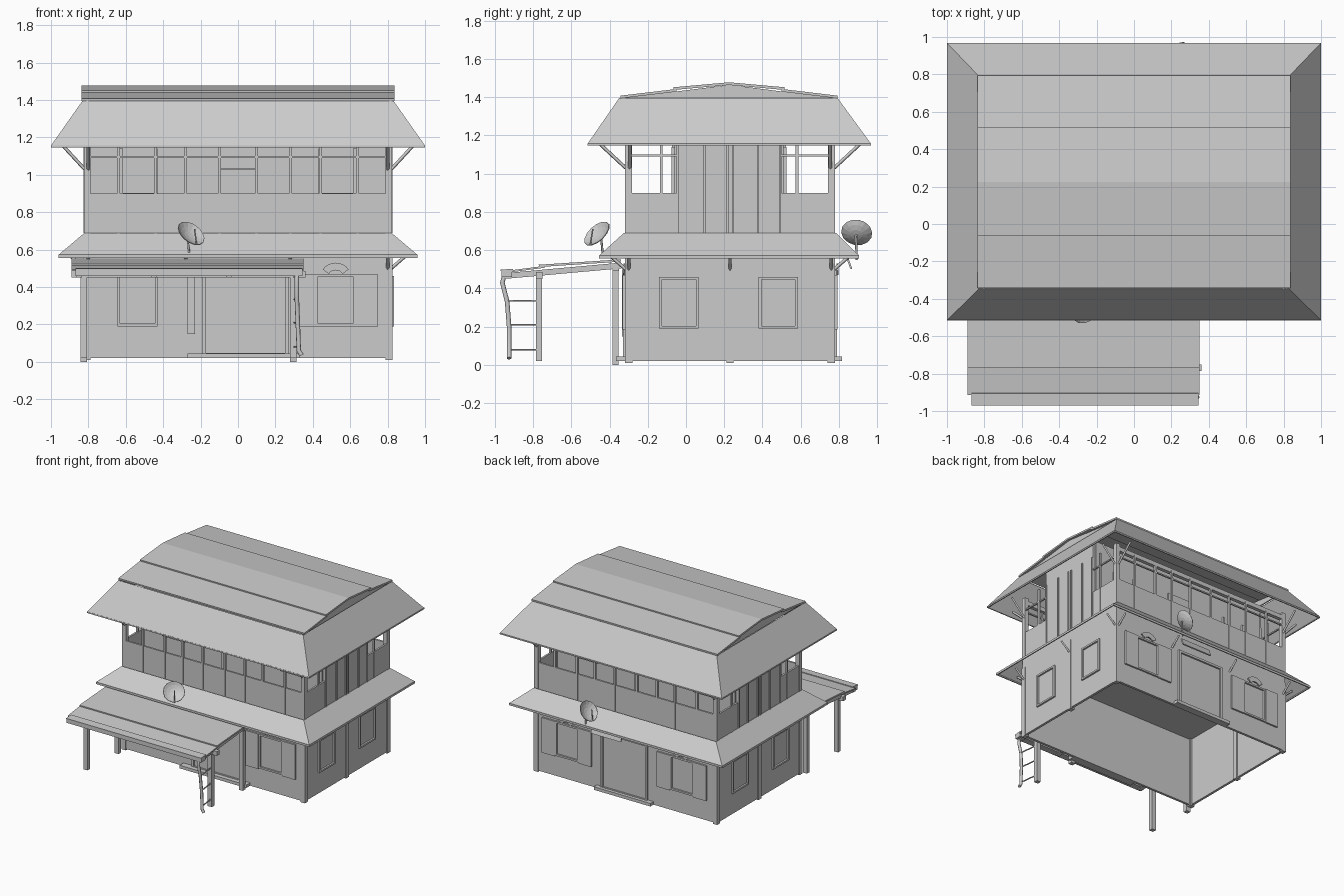
import bpy, bmesh, math
from mathutils import Vector

if "Cube" in bpy.data.objects:
    bpy.data.objects.remove(bpy.data.objects["Cube"])

YC = 0.23                                   # centre line of the house in y
X0, Y0, Y1 = 0.82, -0.315, 0.775            # body outline


def mesh(name, verts, faces, thick=0):
    me = bpy.data.meshes.new(name)
    me.from_pydata(verts, [], faces)
    ob = bpy.data.objects.new(name, me)
    bpy.context.collection.objects.link(ob)
    if thick:
        m = ob.modifiers.new("thickness", 'SOLIDIFY')
        m.thickness, m.offset = thick, -1
    return ob


def box(name, x0, x1, y0, y1, z0, z1):
    v = [(x, y, z) for z in (z0, z1) for x, y in ((x0, y0), (x1, y0), (x1, y1), (x0, y1))]
    return mesh(name, v, [(3, 2, 1, 0), (4, 5, 6, 7), (0, 1, 5, 4), (1, 2, 6, 5), (2, 3, 7, 6), (3, 0, 4, 7)])


def rod(name, pts, r, sides=2):
    cu = bpy.data.curves.new(name, 'CURVE')
    cu.dimensions = '3D'
    cu.bevel_depth, cu.bevel_resolution, cu.use_fill_caps = r, sides, True
    s = cu.splines.new('POLY')
    s.points.add(len(pts) - 1)
    for p, c in zip(s.points, pts):
        p.co = (*c, 1)
    ob = bpy.data.objects.new(name, cu)
    bpy.context.collection.objects.link(ob)
    return ob


def hip_ring(name, low, high):
    # low / high = (half x, y0, y1, z)
    v = [(sx * hx, y, z) for hx, a, b, z in (low, high) for sx, y in ((-1, a), (1, a), (1, b), (-1, b))]
    return mesh(name, v, [(i, (i + 1) % 4, 4 + (i + 1) % 4, 4 + i) for i in range(4)], 0.012)


def on_wall(name, side, a0, a1, z0, z1, d0, d1):
    # box on a wall: a = along wall, d = distance outward
    if side == 'front':
        return box(name, a0, a1, Y0 - d1, Y0 - d0, z0, z1)
    if side == 'back':
        return box(name, a0, a1, Y1 + d0, Y1 + d1, z0, z1)
    if side == 'right':
        return box(name, X0 + d0, X0 + d1, a0, a1, z0, z1)
    return box(name, -X0 - d1, -X0 - d0, a0, a1, z0, z1)


def frame(name, side, a0, a1, z0, z1, w=0.014, d=0.014):
    for k, q in enumerate(((a0, a0 + w, z0, z1), (a1 - w, a1, z0, z1),
                           (a0 + w, a1 - w, z0, z0 + w), (a0 + w, a1 - w, z1 - w, z1))):
        on_wall(f"{name}_frame_{k}", side, *q, -0.005, d)


def shutters(name, side, a0, a1, z0, z1):
    on_wall(name + "_shutter_a", side, a0 - 0.115, a0, z0, z1, 0.004, 0.018)
    on_wall(name + "_shutter_b", side, a1, a1 + 0.115, z0, z1, 0.004, 0.018)
    # fan-shaped ornament over the window
    c, n = (a0 + a1) / 2, 8
    y = Y0 - 0.012 if side == 'front' else Y1 + 0.012
    v = []
    for i in range(n + 1):
        t = math.radians(35 + 110 * i / n)
        v += [(c + r * math.cos(t), y, 0.445 + r * math.sin(t)) for r in (0.045, 0.085)]
    mesh(name + "_fan", v, [(2 * i, 2 * i + 1, 2 * i + 3, 2 * i + 2) for i in range(n)], 0.01)


# ground floor walls, open below, with the floor slab over them
for s in ('front', 'back'):
    on_wall(f"lower_wall_{s}", s, -X0, X0, 0.02, 0.6, -0.02, 0)
for s in ('left', 'right'):
    on_wall(f"lower_wall_{s}", s, Y0 + 0.02, Y1 - 0.02, 0.02, 0.6, -0.02, 0)
box("upper_floor", -X0, X0, Y0, Y1, 0.58, 0.69)
for sx in (-1, 1):
    for y in (Y0 + 0.015, YC, Y1 - 0.015):
        x = sx * (X0 - 0.013)
        box("lower_post", x - 0.019, x + 0.019, y - 0.019, y + 0.019, 0.01, 0.6)

# ground floor windows
for s in ('left', 'right'):
    for a in (-0.14, 0.38):
        frame(f"{s}_window", s, a, a + 0.205, 0.19, 0.46)
for s, a, open_ in (('front', -0.645, False), ('front', 0.415, True), ('back', -0.62, True), ('back', 0.415, True)):
    frame(f"{s}_window", s, a, a + 0.215, 0.19, 0.47)
    if open_:
        shutters(f"{s}_window", s, a, a + 0.215, 0.185, 0.47)

# doors, steps and boards
frame("front_door", 'front', -0.19, 0.27, 0.03, 0.48, 0.018)
on_wall("front_step", 'front', -0.27, 0.33, 0.02, 0.045, 0, 0.05)
on_wall("front_door_board", 'front', -0.27, -0.23, 0.15, 0.5, 0, 0.02)
frame("back_door", 'back', -0.2, 0.22, 0.03, 0.5, 0.018)
on_wall("back_step", 'back', -0.25, 0.26, 0.02, 0.045, 0, 0.04)
mesh("back_door_board", [(-0.02, 0.86, 0.5), (0.25, 0.86, 0.5), (0.25, 0.84, 0.555), (-0.02, 0.84, 0.555)],
     [(0, 1, 2, 3)], 0.01)

# skirt roof with eave lip and diagonal brackets
hip_ring("skirt_roof", (0.96, -0.455, 0.905, 0.572), (0.82, -0.325, 0.785, 0.69))
hip_ring("skirt_lip", (0.96, -0.455, 0.905, 0.556), (0.96, -0.455, 0.905, 0.573))
for sx in (-1, 1):
    for y in (Y0 + 0.015, YC, Y1 - 0.015):
        rod("side_bracket", [(sx * 0.82, y, 0.5), (sx * 0.9, y, 0.57)], 0.009, 0)
    for x in (0.8, 0.28):
        rod("front_bracket", [(sx * x, Y0, 0.5), (sx * x, Y0 - 0.08, 0.57)], 0.009, 0)
        rod("back_bracket", [(sx * x, Y1, 0.5), (sx * x, Y1 + 0.08, 0.57)], 0.009, 0)

# upper room between the two verandas
RA, RB, ZT = -0.05, 0.5, 1.36
for y, out in ((RA, -1), (RB, 1)):
    box("room_wall", -0.8, 0.8, y - 0.01, y + 0.01, 0.69, ZT - 0.02)
    for sx in (-1, 1):
        a, b = sorted((sx * 0.43, sx * 0.63))
        for q in ((a, a + .014, .9, 1.14), (b - .014, b, .9, 1.14), (a, b, .89, .904)):
            yy = sorted((y, y + out * 0.025))
            box("room_window_frame", q[0], q[1], *yy, q[2], q[3])
    yy = sorted((y, y + out * 0.022))
    box("room_door", -0.1, 0.1, *yy, 0.69, 1.03)
    box("room_door_head", -0.1, 0.1, *yy, 1.035, 1.15)
for s in ('left', 'right'):
    on_wall(f"room_end_{s}", s, RA, RB, 0.69, ZT, -0.02, -0.003)
    for a in (RA, 0.09, 0.21, 0.24, 0.37, RB - 0.015):
        on_wall(f"room_batten_{s}", s, a, a + 0.012, 0.69, 1.2, -0.005, 0.005)
    # open veranda ends
    for a, b in ((Y0, RA), (RB, Y1)):
        on_wall(f"veranda_end_panel_{s}", s, a, b, 0.69, 0.9, -0.015, 0)
        on_wall(f"veranda_end_bar_{s}", s, a, b, 1.09, 1.1, -0.012, 0)
        m = -0.13 if a < 0 else 0.58
        on_wall(f"veranda_end_post_{s}", s, m - 0.007, m + 0.007, 0.69, 1.2, -0.014, 0.003)

# veranda fronts: parapet, posts, bars and top beam
for s in ('front', 'back'):
    on_wall(f"parapet_{s}", s, -X0, X0, 0.69, 0.9, -0.015, 0)
    on_wall(f"veranda_bar_{s}", s, -X0, X0, 1.09, 1.1, -0.012, 0)
    on_wall(f"veranda_beam_{s}", s, -X0, X0, 1.145, 1.18, -0.03, 0)
    for sx in (-1, 1):
        for x in (0.1, 0.28, 0.44, 0.64):
            on_wall(f"veranda_post_{s}", s, sx * x - 0.008, sx * x + 0.008, 0.69, 1.16, -0.015, 0.004)
        x0, x1 = sorted((sx * (X0 - 0.032), sx * (X0 + 0.003)))
        on_wall(f"corner_post_{s}", s, x0, x1, 0.69, 1.2, -0.032, 0.003)
        # struts under the main eave
        d, y = (-1, Y0) if s == 'front' else (1, Y1)
        rod("eave_strut_y", [(sx * 0.8, y, 1.03), (sx * 0.8, y + d * 0.14, 1.16)], 0.009, 0)
        rod("eave_strut_x", [(sx * 0.82, y - d * 0.02, 1.03), (sx * 0.94, y - d * 0.02, 1.16)], 0.009, 0)

# main roof: hipped skirt and stepped low gable on top
hip_ring("main_roof_skirt", (1.0, -0.515, 0.968, 1.156), (0.832, -0.35, 0.793, 1.395))
hip_ring("main_roof_lip", (1.0, -0.515, 0.968, 1.147), (1.0, -0.515, 0.968, 1.158))
for k in (-1, 1):
    for n, (da, za, db, zb) in {"upper": (0.0, 1.478, 0.29, 1.452), "lower": (0.275, 1.443, 0.568, 1.408)}.items():
        v = [(x, YC - 0.005 + k * d, z) for d, z in ((da, za), (db, zb)) for x in (-0.838, 0.838)]
        mesh(f"{n}_roof_sheet", v, [(0, 2, 3, 1) if k < 0 else (0, 1, 3, 2)], 0.014)
for sx in (-1, 1):
    x = sx * 0.81
    mesh("gable_end", [(x, -0.345, 1.38), (x, -0.345, 1.397), (x, -0.05, 1.43), (x, YC, 1.465), (x, 0.5, 1.43),
                       (x, 0.79, 1.397), (x, 0.79, 1.38)], [range(7)], 0.01)

# porch: sloping roof sheets, posts, beams and gutter
def slab(name, x0, x1, ya, za, yb, zb, t):
    return mesh(name, [(x0, ya, za), (x1, ya, za), (x1, yb, zb), (x0, yb, zb)], [(0, 1, 2, 3)], t)


slab("porch_sheet_front", -0.89, 0.35, -0.915, 0.495, -0.74, 0.518, 0.01)
slab("porch_sheet_back", -0.89, 0.35, -0.77, 0.524, -0.34, 0.552, 0.012)
for x in (-0.85, -0.45, -0.05, 0.31):
    slab("porch_rafter", x - 0.015, x + 0.015, -0.95, 0.48, -0.34, 0.535, 0.03)
box("porch_front_beam", -0.89, 0.36, -0.785, -0.75, 0.45, 0.485)
box("porch_back_beam", -0.85, 0.33, -0.385, -0.35, 0.49, 0.525)
slab("porch_gutter_top", -0.87, 0.345, -0.97, 0.498, -0.905, 0.503, 0.006)
box("porch_gutter", -0.87, 0.345, -0.965, -0.91, 0.46, 0.496)
for x in (-0.825, 0.295):
    box("porch_front_post", x - 0.018, x + 0.018, -0.785, -0.752, 0.02, 0.46)
    box("porch_back_post", x - 0.018, x + 0.018, -0.385, -0.352, 0, 0.52)

# downpipe clamped to the porch post
rod("downpipe", [(0.315, -0.95, 0.47), (0.315, -0.96, 0.43), (0.315, -0.935, 0.33), (0.32, -0.925, 0.2),
                 (0.325, -0.925, 0.06), (0.34, -0.925, 0.035)], 0.012)
for z in (0.08, 0.21, 0.335):
    rod("pipe_clamp", [(0.32, -0.93, z), (0.3, -0.77, z)], 0.005, 1)


# satellite dishes
def dish(name, c, n, foot):
    c, n, seg = Vector(c), Vector(n).normalized(), 14
    q = n.to_track_quat('Z', 'Y')
    v = [c]
    for r in (0.03, 0.056, 0.08):
        v += [c + q @ Vector((r * math.cos(t), r * math.sin(t), 4 * r * r))
              for t in (2 * math.pi * i / seg for i in range(seg))]
    f = [(0, 1 + i, 1 + (i + 1) % seg) for i in range(seg)]
    for k in (1, 1 + seg):
        f += [(k + i, k + seg + i, k + seg + (i + 1) % seg, k + (i + 1) % seg) for i in range(seg)]
    mesh(name, v, f, 0.004)
    rod(name + "_mast", [c, c - n * 0.015, foot], 0.006, 1)
    rod(name + "_feed_arm", [c + q @ Vector((0, -0.075, 0.02)), c + n * 0.06], 0.004, 1)


dish("front_dish", (-0.262, -0.452, 0.672), (0.5, -0.6, 0.65), (-0.26, -0.435, 0.57))
dish("back_dish", (0.27, 0.89, 0.68), (-0.7, 0.1, 0.5), (0.275, 0.893, 0.55))
